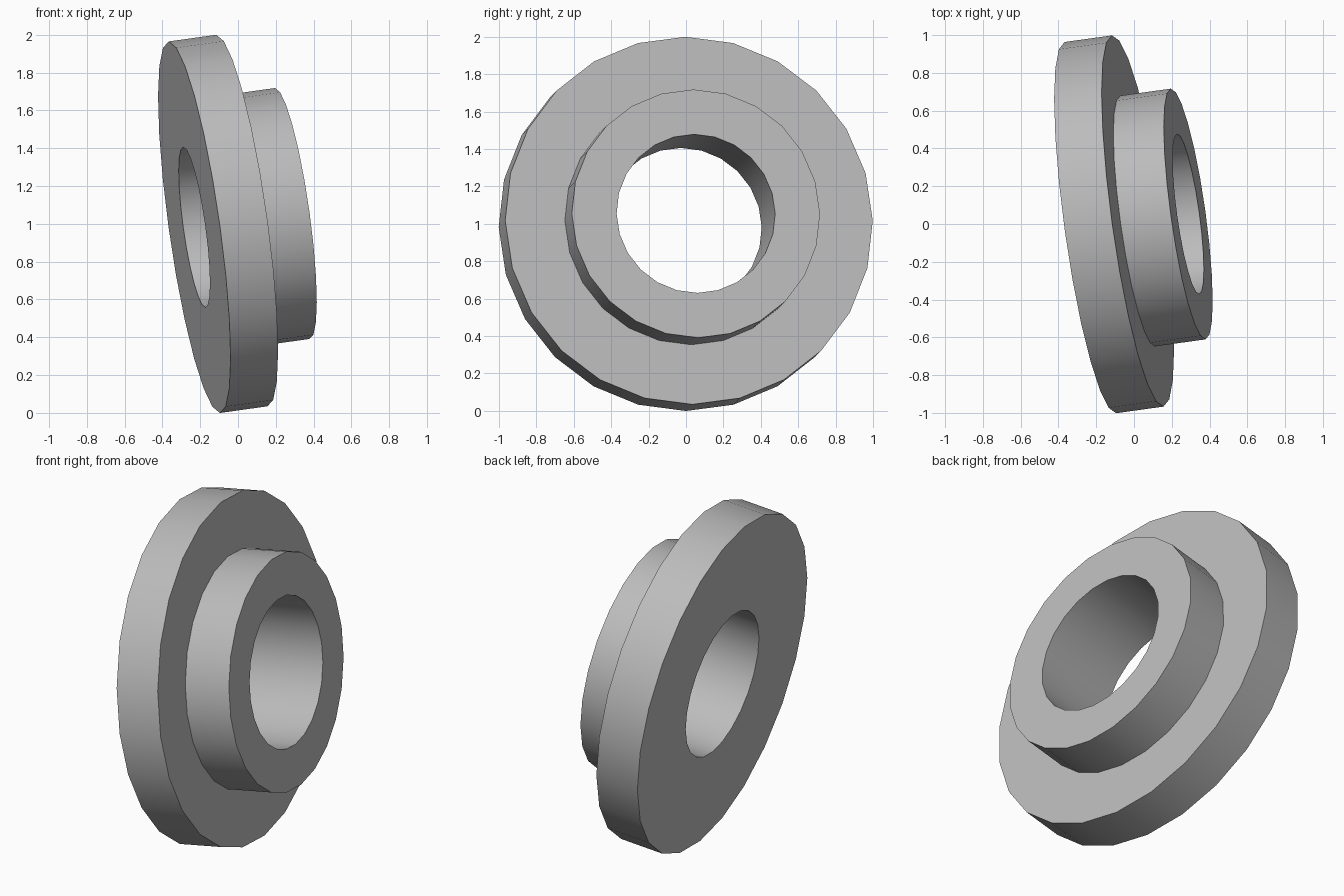
import bpy, bmesh, math
from mathutils import Vector, Matrix

cube = bpy.data.objects.get("Cube")
if cube:
    bpy.data.objects.remove(cube, do_unlink=True)

# Single grey metal colour
grey = bpy.data.materials.new("plain_grey")
grey.use_nodes = True
colour = (0.5, 0.5, 0.5, 1)
grey.diffuse_color = colour
grey.node_tree.nodes["Principled BSDF"].inputs["Base Color"].default_value = colour

SIDES = 24
BORE, HUB, FLANGE = 0.428, 0.67, 0.992
FLANGE_DEPTH, TOTAL_DEPTH = 0.256, 0.528

# Closed cross-section (distance along axis, radius)
profile = [(0, BORE), (0, FLANGE), (FLANGE_DEPTH, FLANGE),
           (FLANGE_DEPTH, HUB), (TOTAL_DEPTH, HUB), (TOTAL_DEPTH, BORE)]

# Flanged bushing: turn the cross-section around the axis
bm = bmesh.new()
rings = []
for i in range(SIDES):
    a = 2 * math.pi * i / SIDES
    rings.append([bm.verts.new((d, r * math.sin(a), r * math.cos(a))) for d, r in profile])
for i, ring in enumerate(rings):
    following = rings[(i + 1) % SIDES]
    for j in range(len(profile)):
        k = (j + 1) % len(profile)
        bm.faces.new((ring[j], ring[k], following[k], following[j]))
bmesh.ops.recalc_face_normals(bm, faces=bm.faces)

mesh = bpy.data.meshes.new("flanged_bushing")
bm.to_mesh(mesh)
bm.free()
mesh.materials.append(grey)
bushing = bpy.data.objects.new("flanged_bushing", mesh)
bpy.context.collection.objects.link(bushing)

# Tilt the axis slightly up and back
tilt = math.radians(7.9)
bushing.matrix_world = (Matrix.Translation(Vector((-0.231, -0.019, 0.982)))
                        @ Matrix.Rotation(tilt, 4, 'Z') @ Matrix.Rotation(-tilt, 4, 'Y'))

bpy.context.view_layer.objects.active = bushing
bushing.select_set(True)
bpy.ops.object.shade_smooth_by_angle(angle=math.radians(30))
